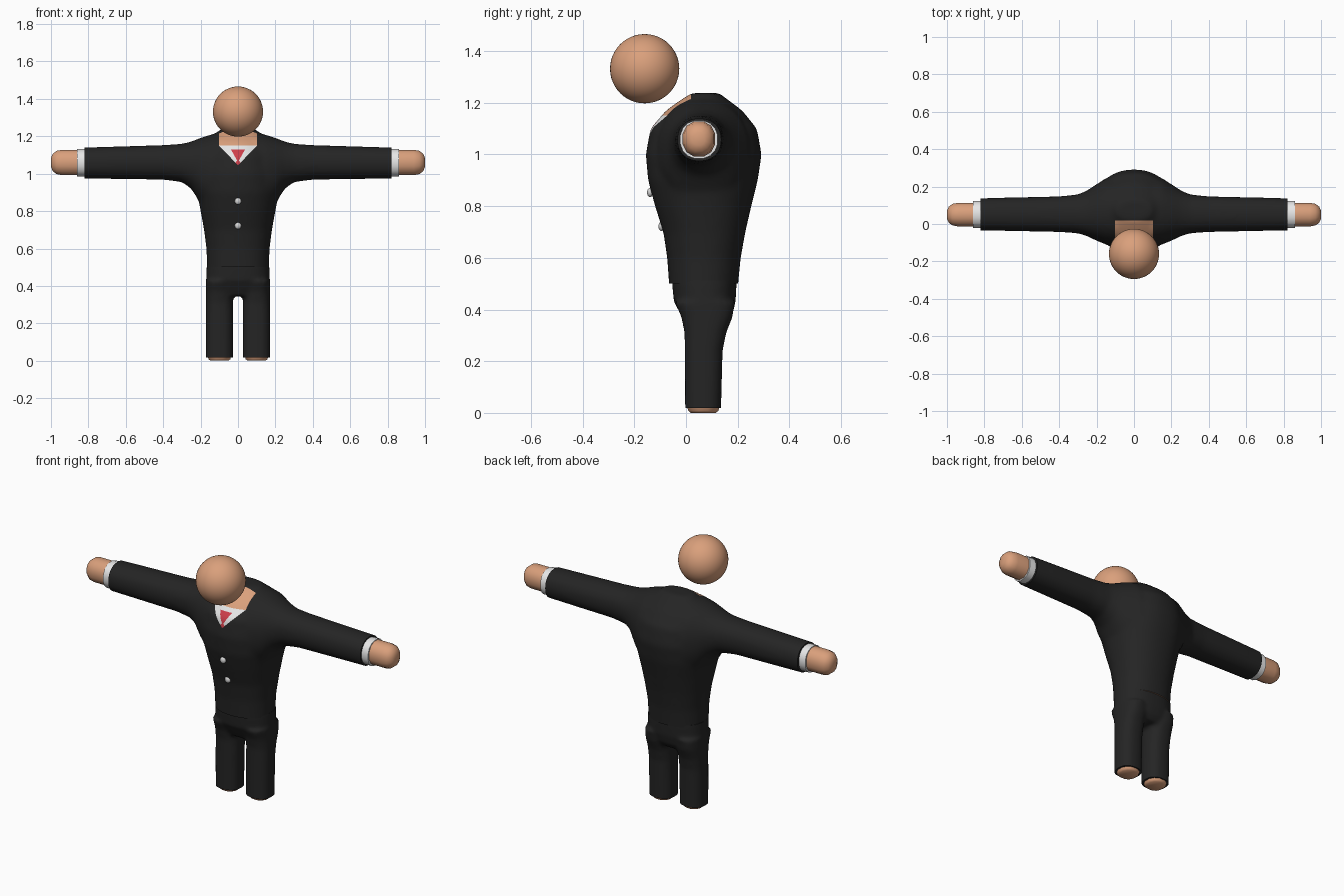
import bpy, bmesh, math
from mathutils import Vector

if "Cube" in bpy.data.objects:
    bpy.data.objects.remove(bpy.data.objects["Cube"])


def material(name, r, g, b):
    m = bpy.data.materials.new(name)
    m.diffuse_color = (r, g, b, 1)
    m.use_nodes = True
    m.node_tree.nodes["Principled BSDF"].inputs["Base Color"].default_value = m.diffuse_color
    return m


SKIN = material("skin", 0.70, 0.35, 0.20)
SUIT = material("black suit", 0.018, 0.018, 0.018)
SHIRT = material("white shirt", 0.80, 0.80, 0.80)
TIE = material("red tie", 0.62, 0.05, 0.07)
BUTTON = material("grey button", 0.65, 0.65, 0.65)


def loft(bm, axis, rings, n=24, power=2.2):
    """Capped tube along an axis; ring = (position, a_min, a_max, b_min, b_max)."""
    loops = []
    for t, a0, a1, b0, b1 in rings:
        loop = []
        for i in range(n):
            ang = 2 * math.pi * (i + 0.5) / n
            c, s = math.cos(ang), math.sin(ang)
            a = (a0 + a1) / 2 + (a1 - a0) / 2 * math.copysign(abs(c) ** (2 / power), c)
            b = (b0 + b1) / 2 + (b1 - b0) / 2 * math.copysign(abs(s) ** (2 / power), s)
            loop.append(bm.verts.new((a, b, t) if axis == "z" else (t, a, b)))
        loops.append(loop)
    for p, q in zip(loops, loops[1:]):
        for i in range(n):
            j = (i + 1) % n
            bm.faces.new((p[i], p[j], q[j], q[i]))
    bm.faces.new(loops[0])
    bm.faces.new(loops[-1])
    bmesh.ops.recalc_face_normals(bm, faces=bm.faces[:])


def make(name, bm, *mats, angle=40):
    me = bpy.data.meshes.new(name)
    bm.to_mesh(me)
    bm.free()
    for m in mats:
        me.materials.append(m)
    ob = bpy.data.objects.new(name, me)
    bpy.context.collection.objects.link(ob)
    bpy.ops.object.select_all(action="DESELECT")
    ob.select_set(True)
    bpy.context.view_layer.objects.active = ob
    bpy.ops.object.shade_smooth_by_angle(angle=math.radians(angle))
    return ob


def fuse(bm, voxel, smooth):
    """Melt overlapping lofts into one soft skin and return it as a bmesh."""
    ob = make("blend", bm)
    r = ob.modifiers.new("fuse", "REMESH")
    r.mode = "VOXEL"
    r.voxel_size = voxel
    s = ob.modifiers.new("soften", "SMOOTH")
    s.factor = 0.5
    s.iterations = smooth
    out = bmesh.new()
    out.from_object(ob, bpy.context.evaluated_depsgraph_get())
    me = ob.data
    bpy.data.objects.remove(ob)
    bpy.data.meshes.remove(me)
    return out


def trim(bm, co, no):
    """Cut away everything beyond a plane and cap the hole."""
    bmesh.ops.bisect_plane(bm, geom=bm.verts[:] + bm.edges[:] + bm.faces[:],
                           plane_co=co, plane_no=no, clear_outer=True)
    bmesh.ops.holes_fill(bm, edges=[e for e in bm.edges if e.is_boundary], sides=0)
    bmesh.ops.recalc_face_normals(bm, faces=bm.faces[:])


# Jacket: round torso blended with two flaring sleeves
bm = bmesh.new()
torso = [(0.40, 0.165, -0.062, 0.197), (0.50, 0.166, -0.066, 0.202), (0.60, 0.169, -0.073, 0.212),
         (0.70, 0.182, -0.088, 0.230), (0.80, 0.20, -0.120, 0.253), (0.90, 0.22, -0.147, 0.278),
         (1.00, 0.22, -0.156, 0.293), (1.10, 0.20, -0.138, 0.275), (1.17, 0.16, -0.078, 0.218),
         (1.21, 0.13, -0.022, 0.165), (1.238, 0.09, 0.022, 0.128)]
loft(bm, "z", [(z, -w, w, f, b) for z, w, f, b in torso], n=40)
sleeve = [(0.08, -0.12, 0.255, 0.78, 1.222), (0.15, -0.11, 0.245, 0.80, 1.208),
          (0.20, -0.09, 0.213, 0.84, 1.192), (0.25, -0.065, 0.180, 0.92, 1.172),
          (0.30, -0.050, 0.158, 0.955, 1.160), (0.40, -0.043, 0.148, 0.968, 1.153),
          (0.90, -0.033, 0.136, 0.975, 1.138)]
for s in (-1, 1):
    loft(bm, "x", [(s * x, *r) for x, *r in sleeve], n=32)
bm = fuse(bm, 0.014, 6)
trim(bm, (0, 0, 0.5), (0, 0, -1))
for s in (-1, 1):
    trim(bm, (s * 0.82, 0, 0), (s, 0, 0))

# Neck opening, shirt front and tie cut into the chest
cuts = [((0, 0, 1.15), (0, 0, 1)), ((0, 0, 1.13), (0, 0, 1)), ((0, 0, 1.07), (0, 0, 1)),
        ((0, 0.02, 0), (0, 1, 0))]
for s in (-1, 1):
    cuts += [((s * 0.102, 0, 0), (1, 0, 0)), ((0, 0, 1.045), (s * 1.04, 0, -1)),
             ((0, 0, 1.062), (s, 0, -0.56)), ((0, 0, 1.08), (s, 0, 0.6))]
for co, no in cuts:
    faces = []
    for f in bm.faces:
        c = f.calc_center_median()
        if abs(c.x) < 0.13 and c.y < 0.05 and c.z > 1.01:
            faces.append(f)
    edges = {e for f in faces for e in f.edges}
    verts = {v for f in faces for v in f.verts}
    bmesh.ops.bisect_plane(bm, geom=list(verts) + list(edges) + faces,
                           plane_co=co, plane_no=no, dist=1e-5)
for f in bm.faces:
    c = f.calc_center_median()
    x, z = abs(c.x), c.z
    f.material_index = 0
    if z < 0.505 and f.normal.z < -0.9:
        f.material_index = 1
    elif c.y < 0.02 and x < 0.102 and z > 1.15:
        f.material_index = 1
    elif c.y < 0.02 and x < 0.102 and z > 1.045 + 1.04 * x:
        upper = z < 1.13 and x < 0.56 * (z - 1.062)
        lower = z < 1.07 and x < 0.6 * (1.08 - z)
        f.material_index = 3 if upper or lower else 2
make("jacket", bm, SUIT, SKIN, SHIRT, TIE)

# Trousers: hips blended with two legs
bm = bmesh.new()
loft(bm, "z", [(0.345, -0.11, 0.11, 0.0, 0.155), (0.38, -0.155, 0.155, -0.02, 0.180),
               (0.43, -0.170, 0.170, -0.047, 0.192), (0.50, -0.168, 0.168, -0.054, 0.196),
               (0.58, -0.160, 0.160, -0.054, 0.196)], n=32, power=2.4)
leg = [(-0.06, -0.003, 0.134), (0.24, -0.005, 0.142), (0.31, -0.006, 0.156),
       (0.37, -0.018, 0.180), (0.43, -0.044, 0.190)]
for s in (-1, 1):
    loft(bm, "z", [(z, s * 0.099 - 0.073, s * 0.099 + 0.073, f, b) for z, f, b in leg],
         n=24, power=2.5)
bm = fuse(bm, 0.011, 5)
trim(bm, (0, 0, 0.018), (0, 0, -1))
trim(bm, (0, 0, 0.512), (0, 0, 1))
make("trousers", bm, SUIT)

for s, side in ((-1, "left"), (1, "right")):
    # Foot soles peeping out below the trousers
    bm = bmesh.new()
    loft(bm, "z", [(z, s * 0.099 - w, s * 0.099 + w, 0.067 - w, 0.067 + w)
                   for z, w in ((0, 0.05), (0.008, 0.060), (0.03, 0.066))], n=12)
    make(side + "_foot", bm, SKIN)

    # Shirt cuff
    bm = bmesh.new()
    loft(bm, "x", [(s * x, 0.05 - 0.074, 0.05 + 0.074, 1.058 - 0.075, 1.058 + 0.075)
                   for x in (0.79, 0.862)], n=16)
    make(side + "_cuff", bm, SHIRT)

    # Rounded mitten hand
    bm = bmesh.new()
    loft(bm, "x", [(s * x, 0.05 - r * 0.93, 0.05 + r * 0.93, 1.060 - r, 1.060 + r)
                   for x, r in ((0.82, 0.070), (0.94, 0.070), (0.97, 0.064),
                                (0.99, 0.048), (1.0, 0.025))], n=12)
    make(side + "_hand", bm, SKIN, angle=35)

# Floating round head
bm = bmesh.new()
bmesh.ops.create_uvsphere(bm, u_segments=48, v_segments=24, radius=0.134)
bmesh.ops.translate(bm, verts=bm.verts[:], vec=Vector((0, -0.16, 1.332)))
make("head", bm, SKIN)

# Jacket buttons
for i, (y, z) in enumerate(((-0.139, 0.853), (-0.095, 0.722))):
    bm = bmesh.new()
    bmesh.ops.create_uvsphere(bm, u_segments=16, v_segments=10, radius=0.018)
    bmesh.ops.scale(bm, verts=bm.verts[:], vec=Vector((1, 0.65, 1)))
    bmesh.ops.translate(bm, verts=bm.verts[:], vec=Vector((0, y, z)))
    make("button_%d" % (i + 1), bm, BUTTON)
